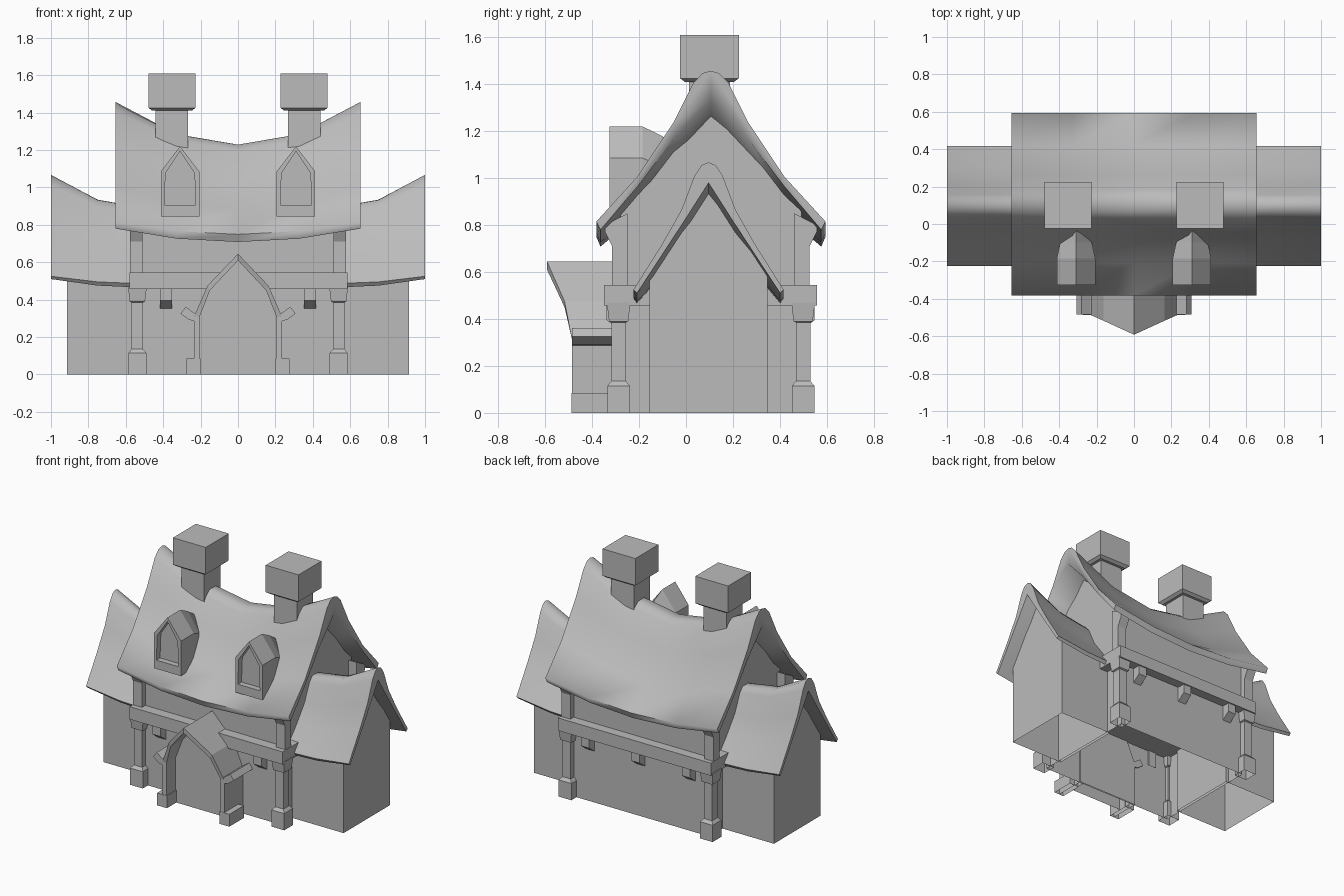
import bpy, bmesh, math

cube = bpy.data.objects.get("Cube")
if cube:
    bpy.data.objects.remove(cube, do_unlink=True)

grey = bpy.data.materials.new("plain_grey")
grey.use_nodes = True
tone = (0.5, 0.5, 0.5, 1)
grey.diffuse_color = tone
grey.node_tree.nodes["Principled BSDF"].inputs["Base Color"].default_value = tone

MAIN_Y, WING_Y = 0.106, 0.096
SIDES = (("left", 1), ("right", -1))


def finish(name, bm, smooth=False):
    """Leave the underside on the ground open, then make the object."""
    bmesh.ops.recalc_face_normals(bm, faces=bm.faces[:])
    floor = [f for f in bm.faces if all(abs(v.co.z) < 0.001 for v in f.verts)]
    bmesh.ops.delete(bm, geom=floor, context="FACES_ONLY")
    mesh = bpy.data.meshes.new(name)
    bm.to_mesh(mesh)
    bm.free()
    mesh.materials.append(grey)
    obj = bpy.data.objects.new(name, mesh)
    bpy.context.collection.objects.link(obj)
    if smooth:
        bpy.ops.object.select_all(action="DESELECT")
        obj.select_set(True)
        bpy.context.view_layer.objects.active = obj
        bpy.ops.object.shade_smooth_by_angle(angle=math.radians(75))
    return obj


def loft_mesh(rings):
    """Join equal rings of points with quads and cap both ends."""
    bm = bmesh.new()
    loops = [[bm.verts.new(p) for p in ring] for ring in rings]
    for a, b in zip(loops, loops[1:]):
        for i in range(len(a)):
            j = (i + 1) % len(a)
            bm.faces.new((a[i], a[j], b[j], b[i]))
    caps = [bm.faces.new(loops[0]), bm.faces.new(loops[-1])]
    return bm, caps


def loft(name, rings, smooth=False):
    return finish(name, loft_mesh(rings)[0], smooth)


def box(name, x, y, z):
    return loft(name, [[(x[0], y[0], h), (x[1], y[0], h), (x[1], y[1], h), (x[0], y[1], h)] for h in z])


def stack(name, cx, cy, levels):
    """Square column through (height, half width) levels."""
    return loft(name, [[(cx - w, cy - w, z), (cx + w, cy - w, z), (cx + w, cy + w, z), (cx - w, cy + w, z)]
                       for z, w in levels])


def both(profile):
    """Mirror a half profile that starts on the centre line."""
    return [(-t, z) for t, z in reversed(profile[1:])] + list(profile)


# sagging shapes: the drop fades from ridge to eave
def main_drop(x, t):
    return (1 - (x / 0.655) ** 2) * (0.23 - 0.165 * abs(t) / 0.49)


def wing_drop(x, t):
    return (1 - ((abs(x) - 0.5) / 0.5) ** 2) * (0.177 - 0.137 * abs(t) / 0.32)


def sagging(name, loop, xs, cy, drop, smooth):
    rings = [[(x, cy + t, z - drop(x, t) if z > 0 else 0) for t, z in loop] for x in xs]
    return loft(name, rings, smooth)


def roof(name, outer, inner, xs, cy, drop):
    return sagging(name, both(outer) + both(inner)[::-1], xs, cy, drop, True)


def body(name, top, xs, cy, drop):
    w = top[-1][0]
    return sagging(name, both(top) + [(w, 0), (-w, 0)], xs, cy, drop, False)


# main house
roof("main_roof",
     [(0, 1.457), (0.035, 1.447), (0.075, 1.405), (0.16, 1.236), (0.313, 1.006), (0.488, 0.815)],
     [(0, 1.335), (0.16, 1.165), (0.313, 0.965), (0.47, 0.78)],
     (-0.655, -0.328, 0, 0.328, 0.655), MAIN_Y, main_drop)
body("main_walls", [(0, 1.365), (0.16, 1.19), (0.313, 0.985), (0.385, 0.905)],
     (-0.52, -0.328, 0, 0.328, 0.52), MAIN_Y, main_drop)
box("storey_beam", (-0.58, 0.585), (-0.35, 0.557), (0.458, 0.545))

# side wings
for side, s in SIDES:
    roof(side + "_wing_roof",
         [(0, 1.067), (0.03, 1.055), (0.06, 1.01), (0.115, 0.865), (0.2, 0.715), (0.32, 0.525)],
         [(0, 0.98), (0.115, 0.8), (0.305, 0.51)],
         [s * x for x in (0.5, 0.75, 1)], WING_Y, wing_drop)
    body(side + "_wing_walls", [(0, 1.0), (0.115, 0.82), (0.252, 0.61)],
         [s * x for x in (0.5, 0.75, 0.913)], WING_Y, wing_drop)

# corner posts
for side, s in SIDES:
    for end, y, out in (("front", -0.287, -1), ("back", 0.499, 1)):
        label = end + "_" + side
        stack(label + "_post", s * 0.538, y,
              [(0, 0.048), (0.115, 0.048), (0.135, 0.031), (0.385, 0.031), (0.39, 0.041), (0.47, 0.05)])
        # upper post leans out under the eave at its top
        face = y + out * 0.028
        inside = y - out * 0.038
        side_shape = [(inside, 0.54), (face, 0.54), (face, 0.71), (face + out * 0.03, 0.77),
                      (face + out * 0.03, 0.8), (inside, 0.85)]
        loft(label + "_upper_post", [[(s * x, a, z) for a, z in side_shape] for x in (0.51, 0.578)])

# corbels under the beam
for end, wall, out, places in (("front", -0.27, -1, (-0.385, 0.385)),
                               ("back", 0.48, 1, (-0.385, 0, 0.385))):
    for i, cx in enumerate(places):
        side_shape = [(wall, 0.47), (wall + out * 0.068, 0.47), (wall + out * 0.068, 0.395), (wall, 0.345)]
        loft(f"{end}_corbel_{i + 1}", [[(cx + dx, y, z) for y, z in side_shape] for dx in (-0.031, 0.031)])

# chimneys
for side, s in SIDES:
    stack(side + "_chimney_stack", s * 0.353, 0.1, [(1.05, 0.087), (1.42, 0.087)])
    stack(side + "_chimney_cap", s * 0.353, 0.1, [(1.41, 0.105), (1.425, 0.125), (1.61, 0.125)])

# dormers with recessed windows
for side, s in SIDES:
    cx = s * 0.31
    rings = []
    for y, w, low, eave, peak in ((-0.325, 0.103, 0.845, 1.085, 1.22), (-0.185, 0.103, 0.85, 1.085, 1.22),
                                  (-0.1, 0.085, 0.85, 1.05, 1.178), (-0.03, 0.03, 0.9, 1.03, 1.13)):
        rings.append([(cx - w, y, low), (cx + w, y, low), (cx + w, y, eave), (cx, y, peak), (cx - w, y, eave)])
    bm, caps = loft_mesh(rings)
    bmesh.ops.recalc_face_normals(bm, faces=bm.faces[:])
    bmesh.ops.inset_region(bm, faces=[caps[0]], thickness=0.027)
    for v in caps[0].verts:
        v.co.z = max(v.co.z, 0.905)
    pane = bmesh.ops.extrude_face_region(bm, geom=[caps[0]])["geom"]
    bmesh.ops.translate(bm, vec=(0, 0.04, 0), verts=[v for v in pane if isinstance(v, bmesh.types.BMVert)])
    if caps[0].is_valid:
        bmesh.ops.delete(bm, geom=[caps[0]], context="FACES_ONLY")
    finish(side + "_dormer", bm)


# porch with a gable that juts forward at its peak
def porch_front(z):
    return -0.485 - 0.107 * (max(0, z - 0.33) / 0.315) ** 1.55


outer = both([(0, 0.645), (0.163, 0.475), (0.235, 0.31)])
inner = both([(0, 0.61), (0.15, 0.45), (0.205, 0.31)])
loft("porch_roof", [[(a, porch_front(b), b), (a, -0.27, b), (c, -0.27, d), (c, porch_front(b), d)]
                    for (a, b), (c, d) in zip(outer, inner)])
arch = inner + [(0.205, 0), (-0.205, 0)]
loft("porch_door", [[(x, y, z) for x, z in arch] for y in (-0.385, -0.27)])
for side, s in SIDES:
    box(side + "_porch_jamb", (s * 0.205, s * 0.235), (-0.485, -0.27), (0, 0.315))
    box(side + "_porch_plinth", (s * 0.2, s * 0.275), (-0.487, -0.33), (0, 0.085))
    arm = [(0.225, 0.325), (0.235, 0.33), (0.28, 0.362), (0.307, 0.325), (0.262, 0.292), (0.225, 0.285)]
    loft(side + "_porch_eave", [[(s * x, y, z) for x, z in arm] for y in (-0.485, -0.27)])
